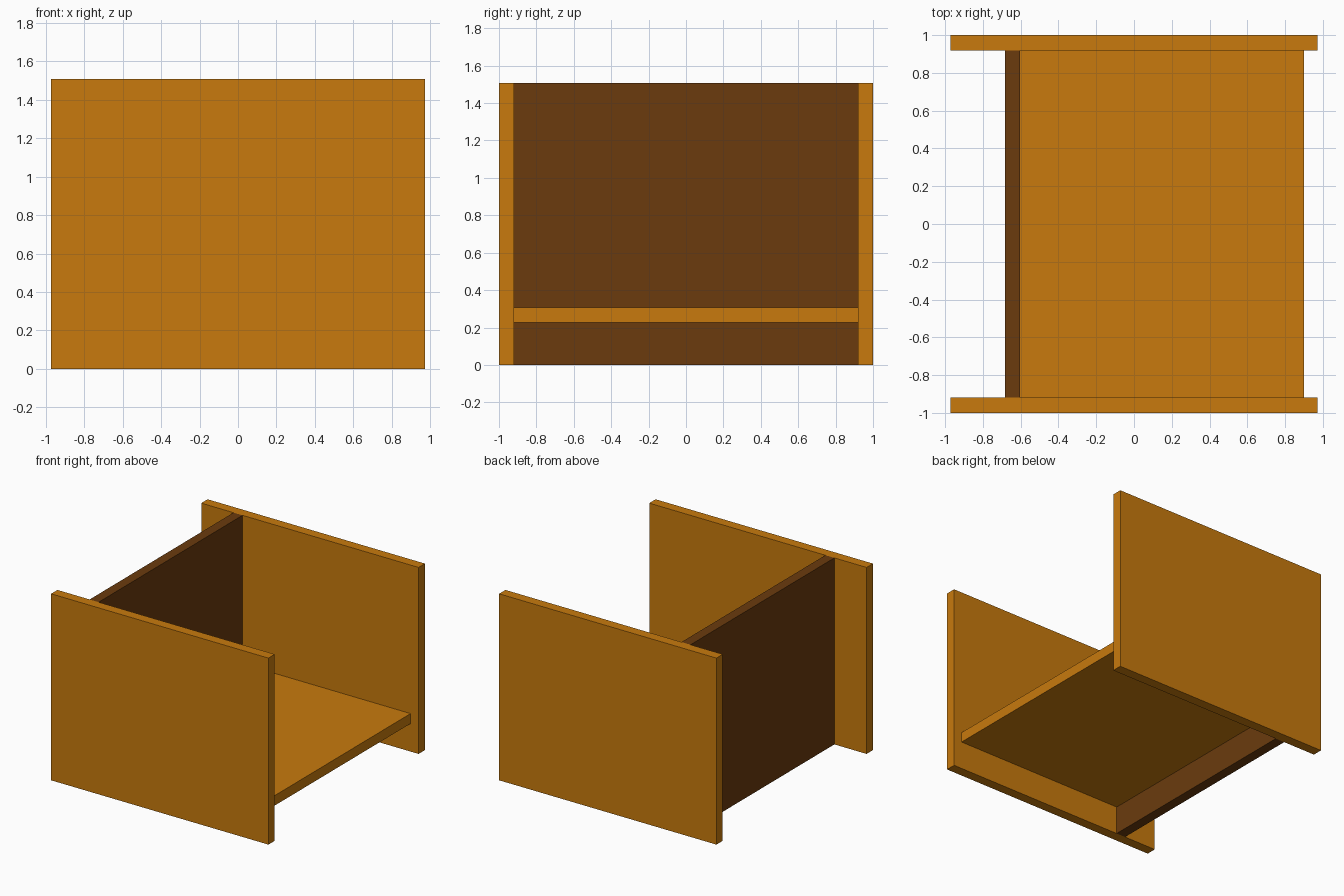
import bpy

if "Cube" in bpy.data.objects:
    bpy.data.objects.remove(bpy.data.objects["Cube"])


def material(name, color):
    mat = bpy.data.materials.new(name)
    mat.diffuse_color = (*color, 1)
    mat.use_nodes = True
    mat.node_tree.nodes["Principled BSDF"].inputs["Base Color"].default_value = mat.diffuse_color
    return mat


def board(name, x, y, z, mat):
    """Box board given its (min, max) range on each axis."""
    spans = (x, y, z)
    bpy.ops.mesh.primitive_cube_add(size=1, location=[(a + b) / 2 for a, b in spans])
    obj = bpy.context.object
    obj.name = name
    obj.scale = [b - a for a, b in spans]
    bpy.ops.object.transform_apply(location=False, rotation=False, scale=True)
    obj.data.materials.append(mat)
    return obj


light_wood = material("light_wood", (0.578, 0.195, 0.004))
dark_wood = material("dark_wood", (0.147, 0.044, 0.004))

HEIGHT = 1.508
INNER = 0.919      # inner face of the side panels
BACK_FRONT = -0.603  # front face of the back panel

# Two upright side panels
for name, y in (("side_panel_front", (-1, -INNER)), ("side_panel_rear", (INNER, 1))):
    board(name, (-0.972, 0.972), y, (0, HEIGHT), light_wood)

# Dark back panel between the sides
board("back_panel", (BACK_FRONT - 0.081, BACK_FRONT), (-INNER, INNER), (0, HEIGHT), dark_wood)

# Seat board resting against the back panel
board("seat", (BACK_FRONT, 0.90), (-INNER, INNER), (0.226, 0.307), light_wood)
